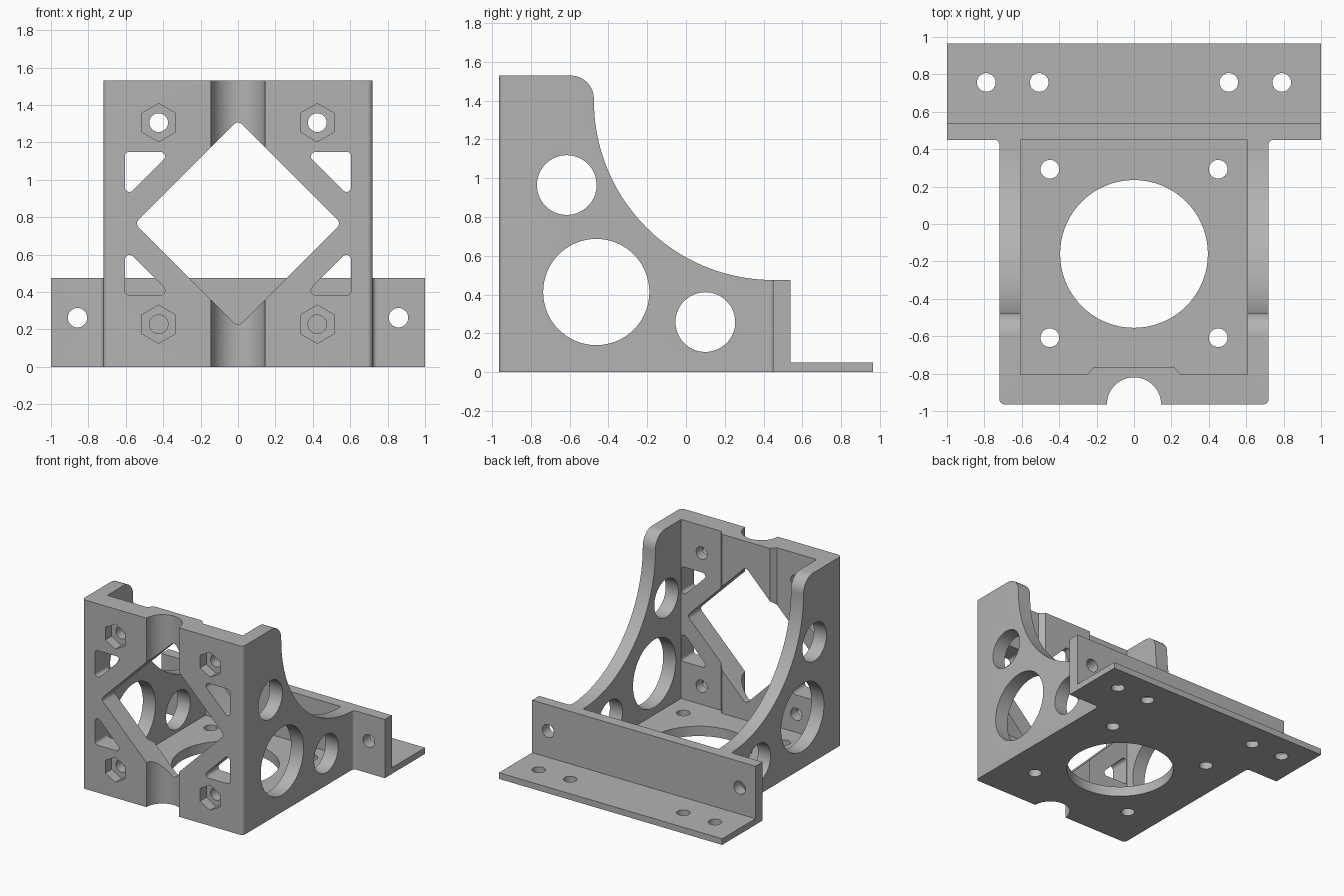
import bpy, bmesh, math
from mathutils import Vector

cube = bpy.data.objects.get("Cube")
if cube:
    bpy.data.objects.remove(cube, do_unlink=True)

grey = bpy.data.materials.new("plain grey")
grey.use_nodes = True
colour = (0.45, 0.45, 0.45, 1)
grey.diffuse_color = colour
grey.node_tree.nodes["Principled BSDF"].inputs["Base Color"].default_value = colour


def rounded(corners, steps=8):
    """Outline from (u, v) or (u, v, fillet radius) corners."""
    out = []
    for i, c in enumerate(corners):
        p = Vector(c[:2])
        if len(c) < 3:
            out.append(p)
            continue
        a = (Vector(corners[i - 1][:2]) - p).normalized()
        b = (Vector(corners[(i + 1) % len(corners)][:2]) - p).normalized()
        half = a.angle(b) / 2
        centre = p + (a + b).normalized() * c[2] / math.sin(half)
        start = p + a * c[2] / math.tan(half) - centre
        end = p + b * c[2] / math.tan(half) - centre
        n = steps * 5 if c[2] > 0.5 else steps
        sweep = start.angle(end)
        for k in range(n + 1):
            t = k / n
            out.append(centre + (start * math.sin((1 - t) * sweep)
                                 + end * math.sin(t * sweep)) / math.sin(sweep))
    return out


def circle(u, v, r, sides=48, turn=0):
    return [(u + r * math.cos(turn + math.tau * k / sides),
             v + r * math.sin(turn + math.tau * k / sides)) for k in range(sides)]


def prism(name, outline, axis, lo, hi):
    """Extrude an outline along the given axis."""
    place = {"x": lambda u, v: (lo, u, v),
             "y": lambda u, v: (u, lo, v),
             "z": lambda u, v: (u, v, lo)}[axis]
    bm = bmesh.new()
    face = bm.faces.new([bm.verts.new(place(*p)) for p in outline])
    top = bmesh.ops.extrude_face_region(bm, geom=[face])["geom"]
    shift = Vector([(hi - lo) * (axis == a) for a in "xyz"])
    bmesh.ops.translate(bm, vec=shift,
                        verts=[g for g in top if isinstance(g, bmesh.types.BMVert)])
    bmesh.ops.recalc_face_normals(bm, faces=bm.faces)
    mesh = bpy.data.meshes.new(name)
    bm.to_mesh(mesh)
    bm.free()
    mesh.materials.append(grey)
    ob = bpy.data.objects.new(name, mesh)
    bpy.context.collection.objects.link(ob)
    return ob


def combine(target, tool, operation="DIFFERENCE"):
    bpy.context.view_layer.objects.active = target
    mod = target.modifiers.new("shape", "BOOLEAN")
    mod.operation = operation
    mod.solver = "EXACT"
    mod.object = tool
    bpy.ops.object.modifier_apply(modifier=mod.name)
    bpy.data.objects.remove(tool, do_unlink=True)


# Footprint: box with rounded front corners and a wide rear flange
half = [(0.72, -0.965, 0.03), (0.72, 0.45, 0.025), (1, 0.45), (1, 0.965)]
footprint = half + [(-c[0], *c[1:]) for c in reversed(half)]
bracket = prism("mounting_bracket", rounded(footprint), "z", -0.2, 2)

# Side silhouette: tall front, sweeping curve, rear wall and flange step
silhouette = rounded([(-1.2, 0), (1.2, 0), (1.2, 0.05), (0.54, 0.05), (0.54, 0.475),
                      (-0.475, 0.475, 0.925), (-0.475, 1.53, 0.12), (-1.2, 1.53)])
combine(bracket, prism("silhouette", silhouette, "x", -1.3, 1.3), "INTERSECT")

# Inner cavity, leaving a rib behind the front groove
half = [(0.215, -0.765), (0.25, -0.805), (0.607, -0.805), (0.607, 0.45)]
cavity = half + [(-u, v) for u, v in reversed(half)]
combine(bracket, prism("cavity", cavity, "z", 0.08, 2))

# Front groove and large floor opening
combine(bracket, prism("groove", circle(0, -0.965, 0.145), "z", -0.3, 2))
combine(bracket, prism("floor_opening", circle(0, -0.16, 0.395, 72), "z", -0.3, 0.3))

# Diamond window
mid = 0.767
d = 0.552
diamond = [(0, mid - d, 0.03), (d, mid, 0.03), (0, mid + d, 0.03), (-d, mid, 0.03)]
combine(bracket, prism("diamond_window", rounded(diamond), "y", -1.2, -0.6))

for sx in (-1, 1):
    for sz in (-1, 1):
        # Triangular windows, screw holes and nut pockets in the front plate
        z = mid + sz * 0.383
        tri = [(sx * 0.605, z, 0.025), (sx * 0.355, z, 0.025),
               (sx * 0.605, z - sz * 0.25, 0.025)]
        combine(bracket, prism("triangle", rounded(tri), "y", -1.2, -0.6))
        u, v = sx * 0.424, mid + sz * 0.539
        combine(bracket, prism("screw_hole", circle(u, v, 0.05, 32), "y", -1.2, -0.6))
        combine(bracket, prism("nut_pocket", circle(u, v, 0.102, 6, math.pi / 6),
                               "y", -1.2, -0.885))
    # Floor, flange and rear wall screw holes
    for u, v in ((0.45, 0.293), (0.45, -0.608), (0.79, 0.757), (0.507, 0.757)):
        combine(bracket, prism("hole", circle(sx * u, v, 0.05, 32), "z", -0.3, 0.3))
    combine(bracket, prism("hole", circle(sx * 0.858, 0.263, 0.052, 32), "y", 0.3, 0.8))

# Round side windows through both walls
for y, z, r in ((-0.615, 0.965, 0.154), (-0.463, 0.413, 0.274), (0.1, 0.258, 0.154)):
    combine(bracket, prism("side_window", circle(y, z, r, 64), "x", -1.3, 1.3))

bpy.ops.object.select_all(action="DESELECT")
bracket.select_set(True)
bpy.context.view_layer.objects.active = bracket
bpy.ops.object.shade_smooth_by_angle(angle=math.radians(30))
